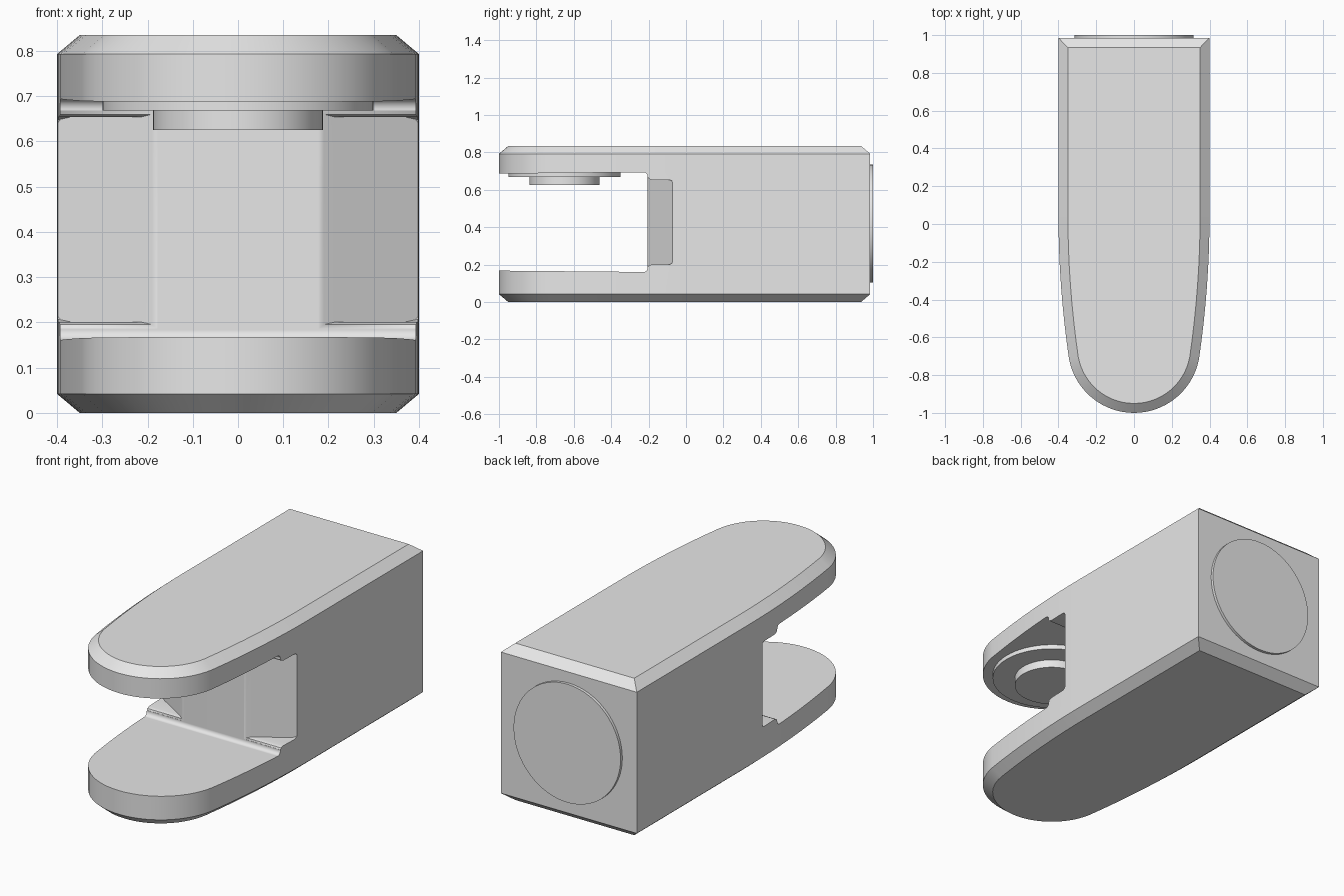
import bpy, bmesh, math
from mathutils import Vector

cube = bpy.data.objects.get("Cube")
if cube:
    bpy.data.objects.remove(cube, do_unlink=True)

grey = bpy.data.materials.new("plain grey")
grey.use_nodes = True
grey.diffuse_color = (0.8, 0.8, 0.8, 1)
grey.node_tree.nodes["Principled BSDF"].inputs["Base Color"].default_value = (0.8, 0.8, 0.8, 1)

HEIGHT, BACK, NOSE_Y, NOSE_R = 0.835, 0.985, -0.65, 0.35
MID = 0.4275    # mid height of the jaw opening


def loft(name, loops):
    """Closed solid through matching loops of 3D points."""
    bm = bmesh.new()
    rows = [[bm.verts.new(p) for p in loop] for loop in loops]
    n = len(rows[0])
    for low, high in zip(rows, rows[1:]):
        for i in range(n):
            j = (i + 1) % n
            bm.faces.new((low[i], low[j], high[j], high[i]))
    bm.faces.new(rows[0][::-1])
    bm.faces.new(rows[-1])
    bmesh.ops.recalc_face_normals(bm, faces=bm.faces)
    mesh = bpy.data.meshes.new(name)
    bm.to_mesh(mesh)
    bm.free()
    mesh.materials.append(grey)
    obj = bpy.data.objects.new(name, mesh)
    bpy.context.collection.objects.link(obj)
    return obj


def inset(points, dist):
    """Offset a counter-clockwise outline inwards with mitred corners."""
    out = []
    for i, p in enumerate(points):
        a = (p - points[i - 1]).normalized()
        b = (points[(i + 1) % len(points)] - p).normalized()
        na, nb = Vector((-a.y, a.x)), Vector((-b.y, b.x))
        out.append(p + (na + nb) * dist / (1 + na.dot(nb)))
    return out


def activate(obj):
    bpy.ops.object.select_all(action='DESELECT')
    obj.select_set(True)
    bpy.context.view_layer.objects.active = obj


def boolean(obj, cutter, operation):
    activate(obj)
    mod = obj.modifiers.new("cut", 'BOOLEAN')
    mod.operation, mod.solver, mod.object = operation, 'EXACT', cutter
    bpy.ops.object.modifier_apply(modifier=mod.name)
    bpy.data.objects.remove(cutter, do_unlink=True)


def smooth(obj, degrees):
    activate(obj)
    bpy.ops.object.shade_smooth_by_angle(angle=math.radians(degrees))
    obj.modifiers.new("even shading", 'WEIGHTED_NORMAL').keep_sharp = True


def mirrored_profile(half):
    """Close a lower (y, z) profile with its mirror above mid height."""
    return half + [(y, 2 * MID - z) for y, z in reversed(half)]


def along_x(profile, x0, x1):
    return [[(x, y, z) for y, z in profile] for x in (x0, x1)]


def disc(name, radius, centre, depth, axis):
    rot = (math.pi / 2, 0, 0) if axis == 'Y' else (0, 0, 0)
    bpy.ops.mesh.primitive_cylinder_add(vertices=64, radius=radius, depth=depth,
                                        location=centre, rotation=rot)
    obj = bpy.context.object
    obj.name = name
    obj.data.materials.append(grey)
    smooth(obj, 35)
    return obj


# Body outline: round nose, gently swelling sides, square back
half = []
for i in range(1, 15):
    a = math.radians(-90 + 80 * i / 14)
    half.append(Vector((NOSE_R * math.cos(a), NOSE_Y + NOSE_R * math.sin(a))))
start = half[-1]
bulge = (0.4 - start.x) / (start.y - 0.05) ** 2
for i in range(1, 9):
    y = start.y + (0.05 - start.y) * i / 8
    half.append(Vector((0.4 - bulge * (y - 0.05) ** 2, y)))
half.append(Vector((0.4, BACK)))
outline = [Vector((0, NOSE_Y - NOSE_R))] + half + [Vector((-p.x, p.y)) for p in reversed(half)]

# Chamfered body block
small = inset(outline, 0.05)
levels = [(small, 0), (outline, 0.042), (outline, HEIGHT - 0.042), (small, HEIGHT)]
body = loft("clevis_body", [[(p.x, p.y, z) for p in ring] for ring, z in levels])

# Jaw opening with rounded inner corners
r, wall, floor = 0.022, -0.205, 0.161
slot = [(-1.1, floor + 0.008)]
for i in range(7):
    a = math.radians(-90 + 15 * i)
    slot.append((wall - r + r * math.cos(a), floor + r + r * math.sin(a)))
boolean(body, loft("jaw_cutter", along_x(mirrored_profile(slot), -0.6, 0.6)), 'DIFFERENCE')

# Slanted side pockets behind the jaw opening, with softened lips
pocket = [(-0.22, 0.187), (-0.204, 0.187), (-0.2, 0.195), (-0.185, 0.201),
          (-0.09, 0.201), (-0.076, 0.206), (-0.07, 0.22)]
for s in (-1, 1):
    cutter = loft("pocket_cutter", along_x(mirrored_profile(pocket), s * 0.1, s * 0.6))
    plan = [(0.17, -0.3), (0.17, -0.208), (0.19, -0.2), (0.51, -0.004), (0.51, -0.3)]
    wedge = loft("wedge", [[(s * x, y, z) for x, y in plan] for z in (0.1, 0.75)])
    boolean(cutter, wedge, 'INTERSECT')
    boolean(body, cutter, 'DIFFERENCE')
smooth(body, 35)

# Stepped boss under the upper jaw
disc("boss_flange", 0.30, (0, NOSE_Y, 0.69), 0.044, 'Z')
disc("boss_pin", 0.1875, (0, NOSE_Y, 0.655), 0.06, 'Z')

# Round pad on the back end
disc("back_pad", 0.315, (0, 0.98, 0.42), 0.04, 'Y')
